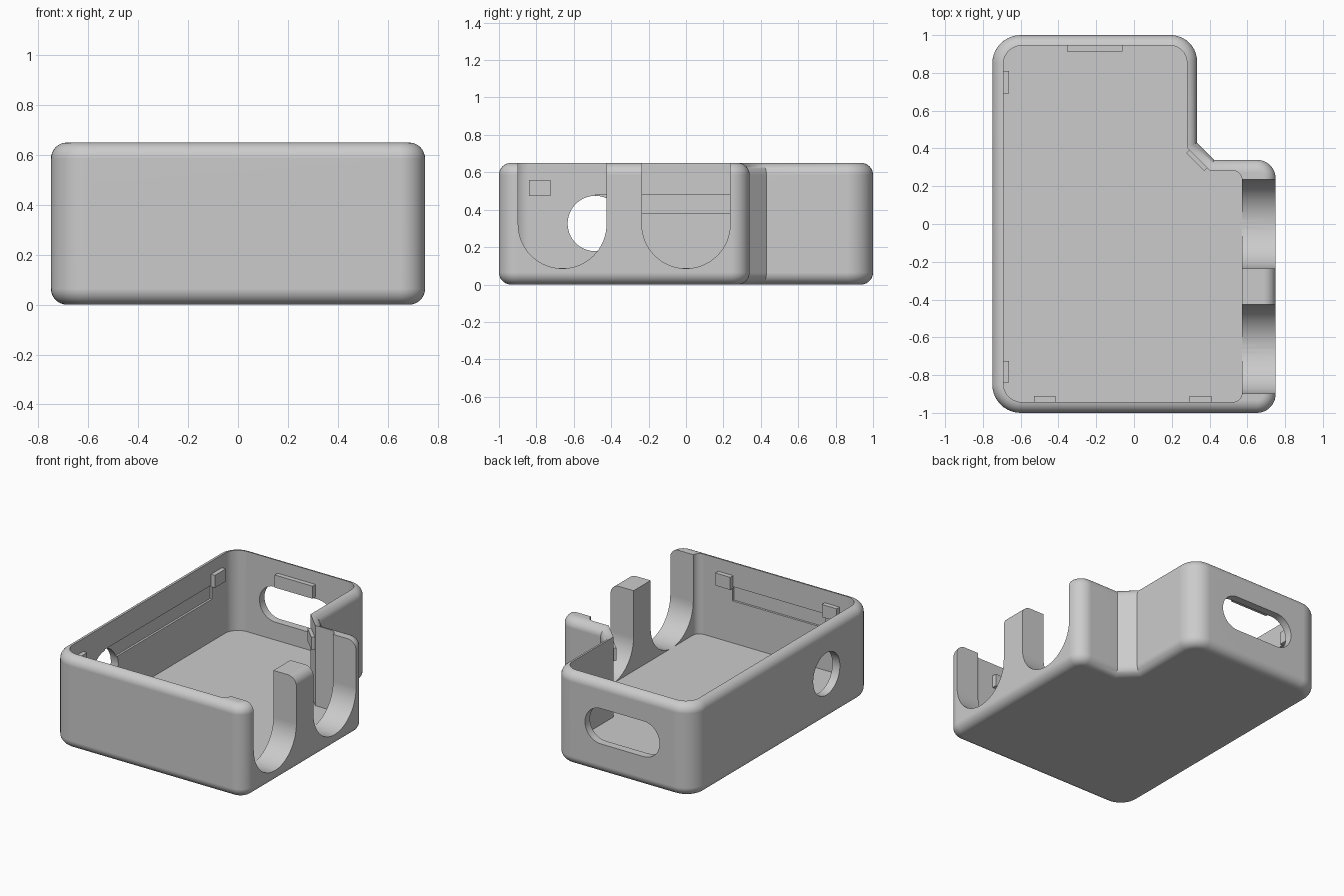
import bpy, bmesh, math
from mathutils import Vector

old = bpy.data.objects.get("Cube")
if old:
    bpy.data.objects.remove(old, do_unlink=True)

grey = bpy.data.materials.new("plain grey")
grey.use_nodes = True
colour = (0.6, 0.6, 0.6, 1)
grey.diffuse_color = colour
grey.node_tree.nodes["Principled BSDF"].inputs["Base Color"].default_value = colour

PLACE = {"x": lambda a, b, t: (t, a, b),
         "y": lambda a, b, t: (a, t, b),
         "z": lambda a, b, t: (a, b, t)}


def rounded(corners, steps=10):
    """Outline with an arc at every (x, y, radius) corner."""
    out = []
    for i, (x, y, r) in enumerate(corners):
        p = Vector((x, y))
        u = (Vector(corners[i - 1][:2]) - p).normalized()
        v = (Vector(corners[(i + 1) % len(corners)][:2]) - p).normalized()
        if r == 0:
            out.append(p)
            continue
        half = u.angle(v) / 2
        centre = p + (u + v).normalized() * r / math.sin(half)
        a = p + u * r / math.tan(half) - centre
        b = p + v * r / math.tan(half) - centre
        full = a.angle(b)
        for k in range(steps + 1):
            t = full * k / steps
            out.append(centre + (a * math.sin(full - t) + b * math.sin(t)) / math.sin(full))
    return out


def prism(name, outline, axis, lo, hi, edge=0):
    """Extrude an outline along an axis, optionally rounding both end rims."""
    bm = bmesh.new()
    base = bm.faces.new([bm.verts.new(PLACE[axis](a, b, lo)) for a, b in outline])
    ext = bmesh.ops.extrude_face_region(bm, geom=[base])["geom"]
    shift = Vector(PLACE[axis](0, 0, hi - lo))
    bmesh.ops.translate(bm, vec=shift, verts=[g for g in ext if isinstance(g, bmesh.types.BMVert)])
    bmesh.ops.recalc_face_normals(bm, faces=bm.faces)
    if edge:
        along = Vector(PLACE[axis](0, 0, 1))
        rims = [e for e in bm.edges
                if abs((e.verts[0].co - e.verts[1].co).dot(along)) < 1e-5]
        bmesh.ops.bevel(bm, geom=rims, offset=edge, segments=8, profile=0.5,
                        affect="EDGES", clamp_overlap=False)
    me = bpy.data.meshes.new(name)
    bm.to_mesh(me)
    bm.free()
    me.materials.append(grey)
    ob = bpy.data.objects.new(name, me)
    bpy.context.collection.objects.link(ob)
    return ob


def box(a0, a1, b0, b1):
    return [(a0, b0), (a1, b0), (a1, b1), (a0, b1)]


H = 0.65
FLOOR = 0.087

# Outer shell with a stepped corner
case = prism("case_shell", rounded([
    (-0.75, -1, 0.15), (0.75, -1, 0.1), (0.75, 0.34, 0.1), (0.424, 0.34, 0),
    (0.334, 0.43, 0), (0.334, 1, 0.14), (-0.75, 1, 0.15)]), "z", 0, H, 0.064)

# Cavity, leaving a thick wall on the slotted side
cutters = [prism("cavity_cutter", rounded([
    (-0.692, -0.943, 0.1), (0.572, -0.943, 0.05), (0.572, 0.283, 0.05), (0.401, 0.283, 0),
    (0.28, 0.404, 0), (0.28, 0.945, 0.09), (-0.692, 0.945, 0.1)]), "z", FLOOR, 1)]

# Two U-shaped slots in the thick wall, level with the floor
R = 0.236
for i, y in enumerate((-0.661, 0)):
    u_shape = rounded([(y - R, FLOOR - 0.001, R * 0.999), (y + R, FLOOR - 0.001, R * 0.999),
                       (y + R, 1, 0), (y - R, 1, 0)], 16)
    cutters.append(prism(f"slot_cutter_{i}", u_shape, "x", 0.56, 1))

# Round hole in the side wall and long opening in the back wall
circle = [(-0.485 + 0.148 * math.cos(t * math.tau / 40), 0.326 + 0.148 * math.sin(t * math.tau / 40))
          for t in range(40)]
cutters.append(prism("round_hole_cutter", circle, "x", -0.9, -0.6))
stadium = rounded([(x, z, 0.123) for x, z in box(-0.495, 0.083, 0.212, 0.46)])
cutters.append(prism("back_opening_cutter", stadium, "y", 0.85, 1.1))

# Shallow grooves inside the side and front walls
cutters.append(prism("side_groove_cutter", box(-0.485, 0.7, 0.382, 0.482), "x", -0.707, -0.65))
cutters.append(prism("front_groove_cutter", box(-0.42, 0.3, 0.382, 0.482), "y", -0.958, -0.9))

bpy.context.view_layer.objects.active = case
for cutter in cutters:
    cutter.hide_render = True
    mod = case.modifiers.new("cut", "BOOLEAN")
    mod.operation, mod.solver, mod.object = "DIFFERENCE", "EXACT", cutter
    bpy.ops.object.modifier_apply(modifier=mod.name)
    bpy.data.objects.remove(cutter, do_unlink=True)

# Smooth curves while the broad walls stay evenly flat
bpy.ops.object.select_all(action="DESELECT")
case.select_set(True)
bpy.ops.object.shade_smooth_by_angle(angle=math.radians(30))
flat_walls = case.modifiers.new("flat walls", "WEIGHTED_NORMAL")
flat_walls.keep_sharp = True

# Snap tabs around the inner rim
tabs = {"side_tab_back": box(-0.705, -0.662, 0.69, 0.81),
        "side_tab_front": box(-0.705, -0.662, -0.84, -0.725),
        "front_tab_left": box(0.295, 0.41, -0.955, -0.911),
        "front_tab_right": box(-0.53, -0.415, -0.955, -0.911),
        "back_tab": box(-0.355, -0.06, 0.913, 0.958),
        "corner_tab": [(0.301, 0.399), (0.396, 0.304), (0.372, 0.28), (0.277, 0.375)]}
for name, plan in tabs.items():
    prism(name, plan, "z", 0.472, 0.56)
